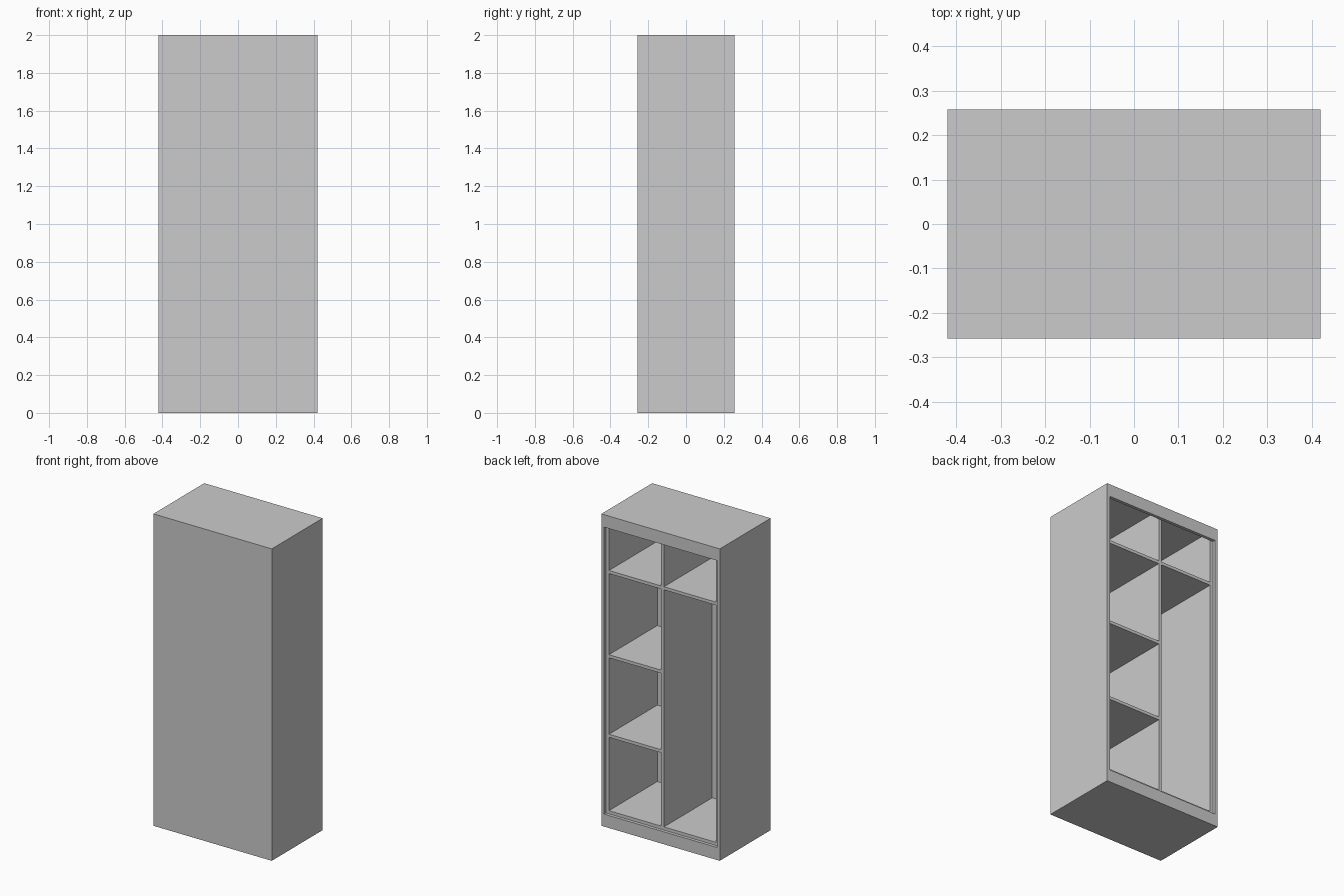
import bpy

if "Cube" in bpy.data.objects:
    bpy.data.objects.remove(bpy.data.objects["Cube"])


def box(name, x, y, z):
    """Axis-aligned board from (min, max) ranges."""
    bpy.ops.mesh.primitive_cube_add(size=1)
    ob = bpy.context.object
    ob.name = name
    ob.location = [(a + b) / 2 for a, b in (x, y, z)]
    ob.scale = [b - a for a, b in (x, y, z)]
    bpy.ops.object.transform_apply(location=True, rotation=False, scale=True)
    return ob


W, D, H, T = 0.42, 0.2575, 2.0, 0.02   # half width, half depth, height, board
IN = W - T                             # inside of the outer shell
LINE = IN - T                          # inside of the lining
BACK = -D + 0.006                      # inner face of the thin closing panel
FRONT = D - T                          # recessed edge of the inner boards

# Outer sides and inner lining boards
for side, s in (("right", 1), ("left", -1)):
    box(f"{side}_side_panel", sorted((s * IN, s * W)), (-D, D), (0, H))
    box(f"{side}_lining", sorted((s * LINE, s * IN)), (BACK, FRONT), (0.10, H - T))

# Top, underside, cabinet floor and closing panel
box("top_panel", (-IN, IN), (-D, D), (H - T, H))
box("underside_panel", (-IN, IN), (-D + T, FRONT), (0, T))
box("cabinet_floor", (-IN, IN), (BACK, FRONT), (0.08, 0.10))
box("closing_panel", (-IN, IN), (-D, BACK), (0.08, H - T))

# Rails around the open side and plinth boards
box("top_rail", (-IN, IN), (FRONT, D), (H - 0.08, H - T))
box("open_side_plinth", (-IN, IN), (FRONT, D), (0, 0.08))
box("closed_side_plinth", (-IN, IN), (-D, -D + T), (0, 0.08))

# Central divider
box("divider", (-T / 2, T / 2), (BACK, FRONT), (0.10, H - T))

# Shelves: three in the shelf bay, one above the hanging bay
for i, z in enumerate((0.59, 1.10, 1.64)):
    box(f"bay_shelf_{i + 1}", (T / 2, LINE), (BACK, FRONT), (z - T, z))
box("hat_shelf", (-LINE, -T / 2), (BACK, FRONT), (1.64 - T, 1.64))
